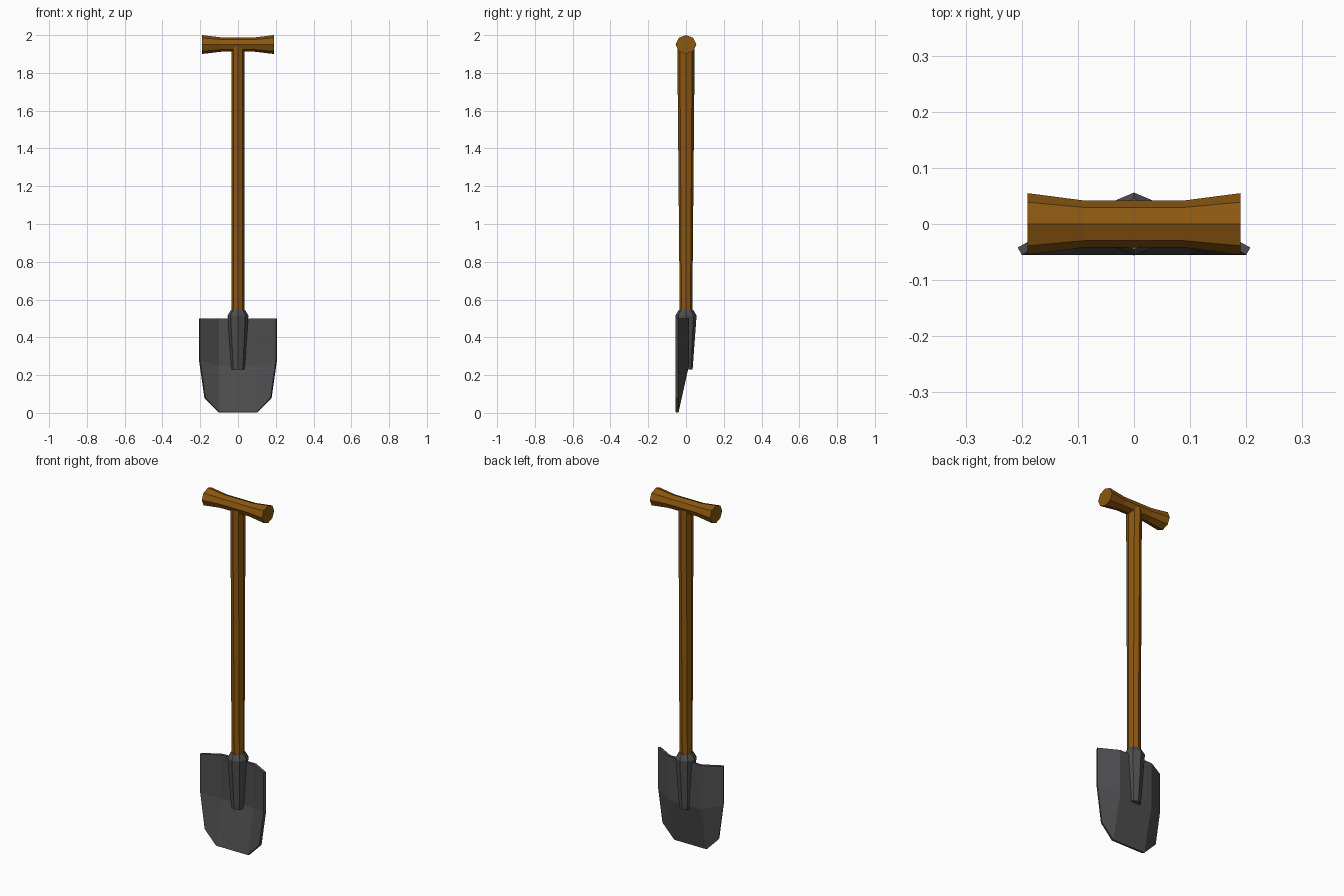
import bpy, bmesh, math

if "Cube" in bpy.data.objects:
    bpy.data.objects.remove(bpy.data.objects["Cube"])


def material(name, color):
    m = bpy.data.materials.new(name)
    m.diffuse_color = (*color, 1)
    m.use_nodes = True
    m.node_tree.nodes["Principled BSDF"].inputs["Base Color"].default_value = m.diffuse_color
    return m


wood = material("wood", (0.26, 0.095, 0.005))
metal = material("dark_metal", (0.075, 0.075, 0.078))


def finish(name, bm, mat):
    mesh = bpy.data.meshes.new(name)
    bm.to_mesh(mesh)
    bm.free()
    mesh.materials.append(mat)
    obj = bpy.data.objects.new(name, mesh)
    bpy.context.collection.objects.link(obj)
    return obj


def loft(name, rings, place, mat, sides=8):
    """Skin octagonal rings (position, radius a, radius b) and cap the ends."""
    bm = bmesh.new()
    loops = []
    for pos, a, b in rings:
        angles = [2 * math.pi * i / sides for i in range(sides)]
        loops.append([bm.verts.new(place(pos, a * math.cos(t), b * math.sin(t)))
                      for t in angles])
    for lo, hi in zip(loops, loops[1:]):
        for i in range(sides):
            j = (i + 1) % sides
            bm.faces.new((lo[i], lo[j], hi[j], hi[i]))
    bm.faces.new(loops[0])
    bm.faces.new(loops[-1])
    bmesh.ops.recalc_face_normals(bm, faces=bm.faces)
    return finish(name, bm, mat)


def upright(p, a, b):
    return (a, b, p)


def crosswise(p, a, b):
    return (p, a, 1.95 + b)


# Wooden shaft, deeper front to back at the top
loft("shaft", [(0.5, 0.035, 0.033), (1.94, 0.035, 0.046)], upright, wood)

# Flared cross grip
loft("grip", [(-0.19, 0.055, 0.05), (-0.09, 0.042, 0.038),
              (0.09, 0.042, 0.038), (0.19, 0.055, 0.05)], crosswise, wood)

# Metal socket tapering down onto the blade
loft("socket", [(0.23, 0.035, 0.035), (0.515, 0.055, 0.056),
                (0.545, 0.037, 0.038)], upright, metal)

# Scooped blade: right half rows of (outer point, inner point), mirrored in x
half = [((0.20, -0.055, 0.50), (0.10, 0.0, 0.50)),
        ((0.20, -0.055, 0.28), (0.10, 0.0, 0.25)),
        ((0.172, -0.055, 0.08), (0.10, -0.055, 0.004))]
bm = bmesh.new()
rows = []
for outer, inner in half:
    pts = [(-outer[0], *outer[1:]), (-inner[0], *inner[1:]), inner, outer]
    rows.append([bm.verts.new(p) for p in pts])
for up, down in zip(rows, rows[1:]):
    for i in range(3):
        bm.faces.new((up[i], down[i], down[i + 1], up[i + 1]))
blade = finish("blade", bm, metal)
solid = blade.modifiers.new("thickness", 'SOLIDIFY')
solid.thickness = 0.015
solid.offset = -1
solid.use_even_offset = True
